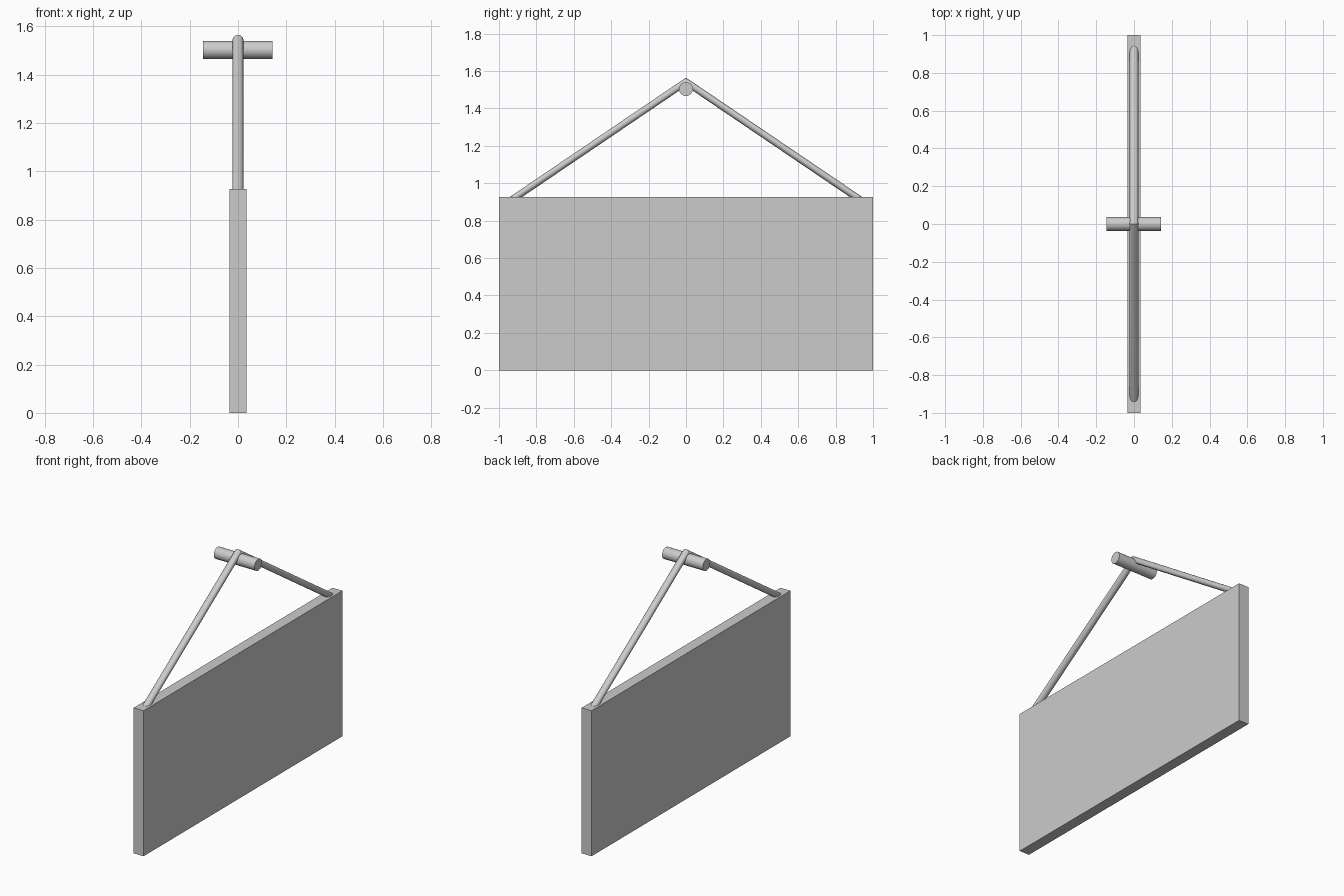
import bpy, bmesh, math

if "Cube" in bpy.data.objects:
    bpy.data.objects.remove(bpy.data.objects["Cube"])

BOARD_TOP = 0.927
APEX_Z, SLOPE, END_Y, CORD_R = 1.542, 0.677, 0.95, 0.0227


def smooth(obj):
    bpy.ops.object.select_all(action='DESELECT')
    obj.select_set(True)
    bpy.context.view_layer.objects.active = obj
    bpy.ops.object.shade_smooth_by_angle(angle=math.radians(30))


# Hanging board
bpy.ops.mesh.primitive_cube_add(size=1, location=(0, 0, BOARD_TOP / 2))
board = bpy.context.object
board.name = "sign_board"
board.scale = (0.07, 2.0, BOARD_TOP)
bpy.ops.object.transform_apply(location=False, rotation=False, scale=True)

# Peg that the cord hangs from
bpy.ops.mesh.primitive_cylinder_add(vertices=32, radius=0.037, depth=0.287,
                                    location=(-0.001, 0, 1.503),
                                    rotation=(0, math.pi / 2, 0))
peg = bpy.context.object
peg.name = "wall_peg"
smooth(peg)

# Cord: upright rings swept from one board corner over the peg to the other
bm = bmesh.new()
sides = 24
rings = []
for y in (-END_Y, 0, END_Y):
    zc = APEX_Z - SLOPE * abs(y)
    angles = [2 * math.pi * i / sides for i in range(sides)]
    rings.append([bm.verts.new((CORD_R * math.cos(a), y, zc + CORD_R * math.sin(a)))
                  for a in angles])
for a, b in zip(rings, rings[1:]):
    for i in range(sides):
        j = (i + 1) % sides
        bm.faces.new((a[i], a[j], b[j], b[i]))
bm.faces.new(rings[0])
bm.faces.new(rings[-1])
bmesh.ops.recalc_face_normals(bm, faces=bm.faces)
mesh = bpy.data.meshes.new("hanging_cord")
bm.to_mesh(mesh)
bm.free()
cord = bpy.data.objects.new("hanging_cord", mesh)
bpy.context.collection.objects.link(cord)
smooth(cord)
